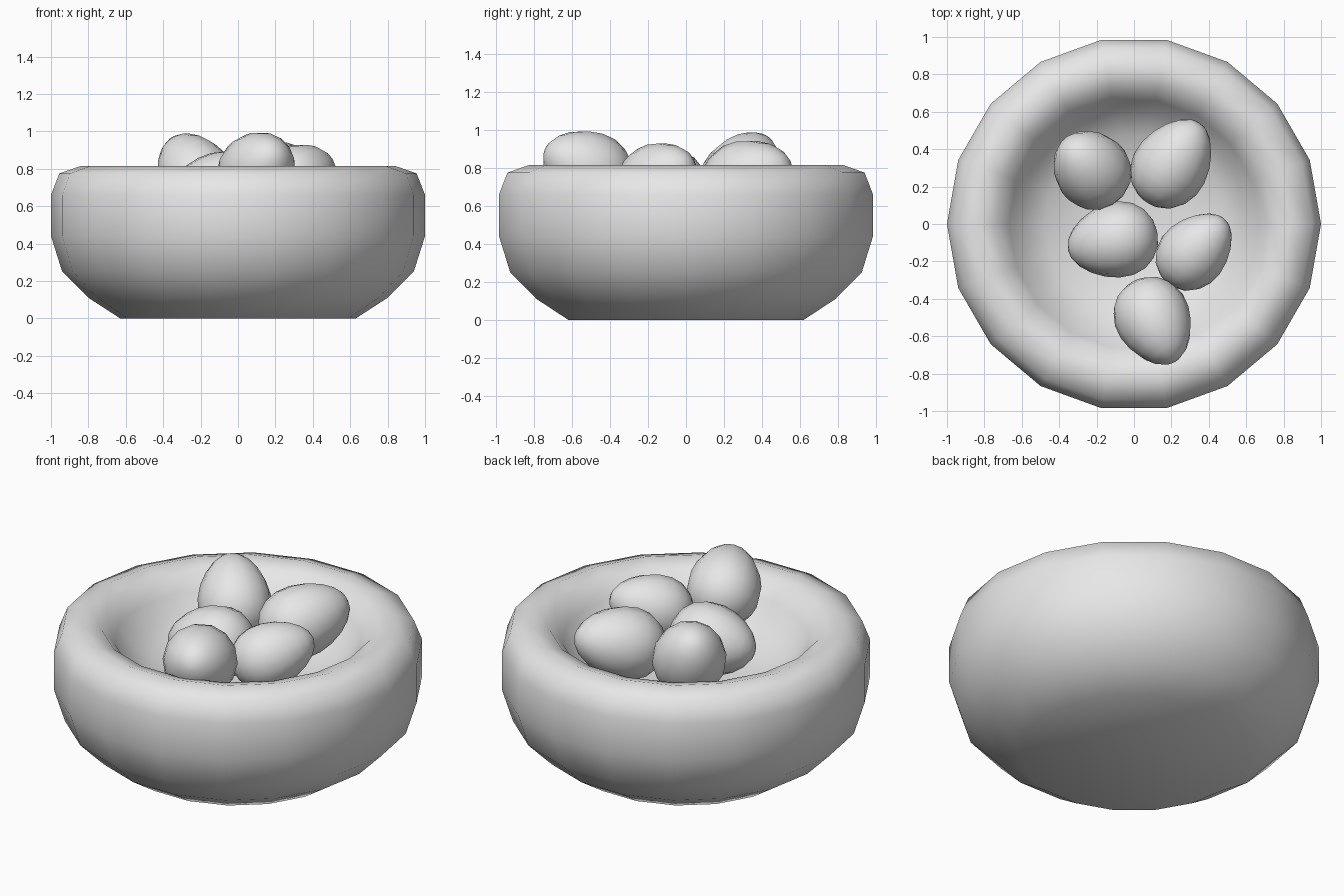
import bpy
import bmesh
import math
from mathutils import Vector

cube = bpy.data.objects.get("Cube")
if cube:
    bpy.data.objects.remove(cube, do_unlink=True)

clay = bpy.data.materials.new("light_grey")
clay.use_nodes = True
GREY = (0.8, 0.8, 0.8, 1)
clay.diffuse_color = GREY
clay.node_tree.nodes["Principled BSDF"].inputs["Base Color"].default_value = GREY


def lathe(name, profile, sides):
    """Revolve a (radius, height) profile around z; its ends lie on the axis."""
    bm = bmesh.new()
    verts = [bm.verts.new((r, 0, z)) for r, z in profile]
    edges = [bm.edges.new(pair) for pair in zip(verts, verts[1:])]
    bmesh.ops.spin(bm, geom=verts + edges, cent=(0, 0, 0), axis=(0, 0, 1),
                   angle=math.tau, steps=sides, use_merge=True)
    bmesh.ops.remove_doubles(bm, verts=bm.verts, dist=0.0005)
    bmesh.ops.recalc_face_normals(bm, faces=bm.faces)
    mesh = bpy.data.meshes.new(name)
    bm.to_mesh(mesh)
    bm.free()
    mesh.materials.append(clay)
    mesh.shade_smooth()
    obj = bpy.data.objects.new(name, mesh)
    bpy.context.collection.objects.link(obj)
    return obj


# Thick rounded bowl: base, outer wall, rim, then the hollow
lathe("bowl", [(0, 0), (0.63, 0), (0.80, 0.11), (0.94, 0.25), (1, 0.44),
               (1, 0.66), (0.955, 0.775), (0.84, 0.815), (0.74, 0.785),
               (0.67, 0.70), (0.60, 0.60), (0.48, 0.52), (0.28, 0.465),
               (0, 0.45)], 18)


def egg(name, centre, tip, radius, half_length):
    """Egg whose narrow end points along tip."""
    rings = 10
    profile = []
    for i in range(rings + 1):
        a = math.pi * i / rings
        taper = 1 + 0.17 * math.cos(a)
        profile.append((radius * math.sin(a) * taper, -half_length * math.cos(a)))
    obj = lathe(name, profile, 14)
    obj.location = centre
    obj.rotation_mode = 'QUATERNION'
    obj.rotation_quaternion = Vector(tip).to_track_quat('Z', 'Y')


# Five eggs piled in the hollow
egg("egg_back_right", (-0.235, 0.30, 0.775), (-0.4, 0.45, 0.65), 0.20, 0.245)
egg("egg_back_left", (0.21, 0.33, 0.75), (0.5, 0.75, 0.25), 0.20, 0.26)
egg("egg_middle", (-0.115, -0.09, 0.69), (-1, -0.2, -0.1), 0.20, 0.245)
egg("egg_left", (0.33, -0.14, 0.755), (0.62, 0.65, 0.3), 0.18, 0.235)
egg("egg_front", (0.11, -0.525, 0.80), (0.35, -0.75, 0.35), 0.20, 0.25)
